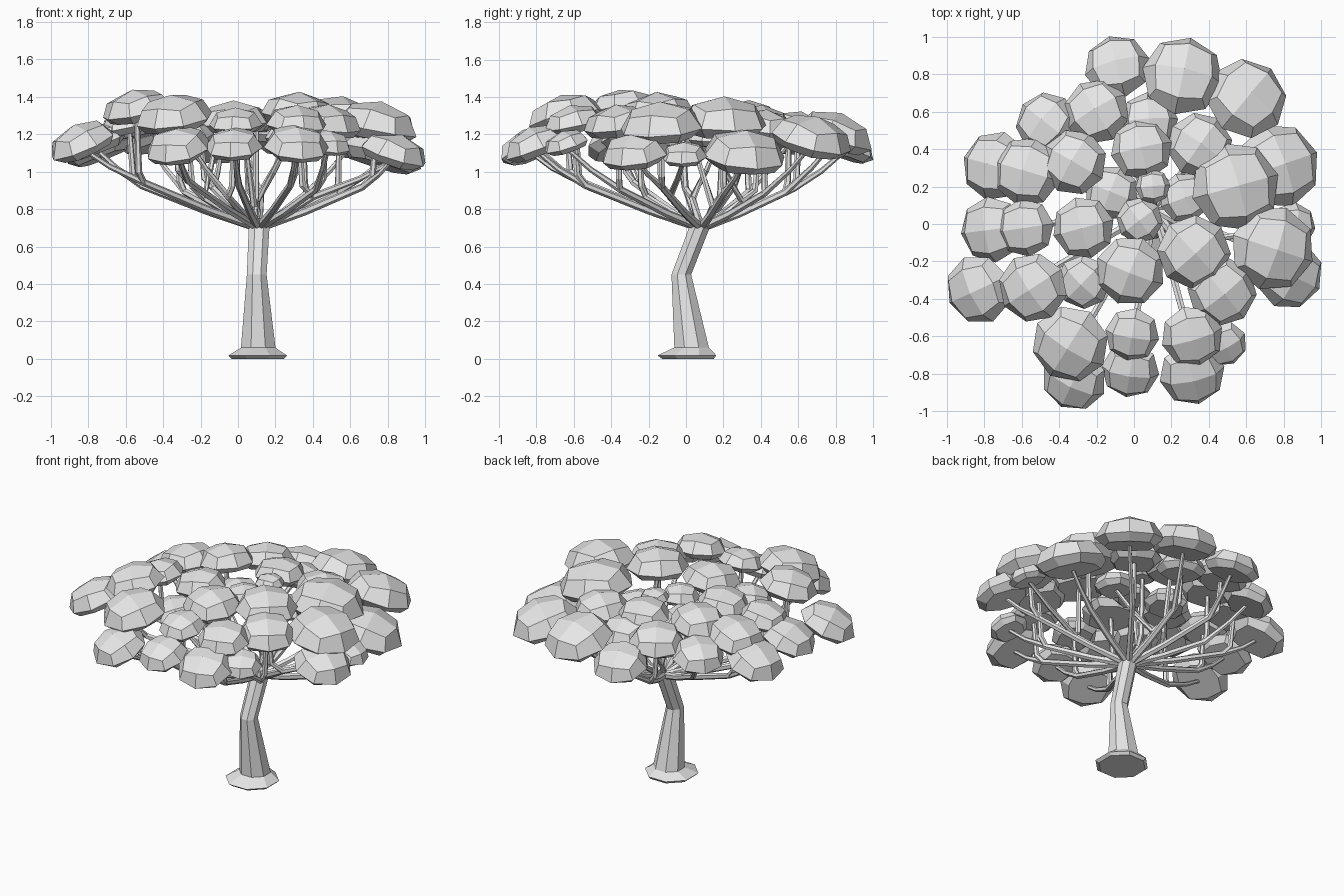
import bpy
import bmesh
import math
from mathutils import Vector, Matrix

cube = bpy.data.objects.get("Cube")
if cube:
    bpy.data.objects.remove(cube, do_unlink=True)

# One plain grey for the whole tree
grey = bpy.data.materials.new("light grey")
grey.use_nodes = True
grey.diffuse_color = (0.8, 0.8, 0.8, 1)
grey.node_tree.nodes["Principled BSDF"].inputs["Base Color"].default_value = grey.diffuse_color

CROWN = Vector((0.11, 0.08, 0.7))

# Leaf clumps as x, y, radius and rim height; each outer one shares a limb
# with the inner one at the same place in the second list
OUTER = [
    (-.83, -.35, .18, 1.14), (-.76, -.03, .17, 1.14), (-.74, .31, .18, 1.11),
    (-.47, .54, .16, 1.16), (-.09, .84, .17, 1.12), (.26, .79, .21, 1.18),
    (.6, .67, .21, 1.16), (.77, .31, .22, 1.08), (.83, -.27, .18, 1.09),
    (.85, -.01, .12, 1.08), (.48, -.64, .12, 1.14), (.31, -.8, .17, 1.13),
    (-.02, -.78, .15, 1.13), (-.32, -.83, .17, 1.12), (-.27, -.31, .14, 1.18),
    (-.12, .17, .14, 1.17), (.27, .14, .13, 1.17), (.03, .02, .12, 1.24),
]
INNER = [
    (-.54, -.34, .18, 1.32), (-.58, -.02, .15, 1.24), (-.57, .28, .18, 1.22),
    (-.32, .33, .17, 1.27), (-.2, .6, .17, 1.21), (.08, .55, .15, 1.18),
    (.35, .42, .17, 1.22), (.54, .2, .23, 1.25), (.74, -.13, .22, 1.23),
    (.32, -.15, .19, 1.3), (.47, -.36, .18, 1.24), (.31, -.6, .16, 1.25),
    (-.01, -.59, .14, 1.25), (-.34, -.64, .2, 1.28), (-.02, -.25, .18, 1.26),
    (-.27, -.02, .16, 1.25), (.04, .4, .16, 1.25), (.1, .2, .09, 1.28),
]


def make_object(name, bm):
    bmesh.ops.recalc_face_normals(bm, faces=bm.faces)
    mesh = bpy.data.meshes.new(name)
    bm.to_mesh(mesh)
    bm.free()
    mesh.materials.append(grey)
    obj = bpy.data.objects.new(name, mesh)
    bpy.context.collection.objects.link(obj)


def add_tube(bm, points, radii, sides, level=False):
    """Loft a capped tube along the points; level keeps every ring horizontal."""
    points = [Vector(p) for p in points]
    rings = []
    for i, (p, r) in enumerate(zip(points, radii)):
        ahead = points[min(i + 1, len(points) - 1)] - points[max(i - 1, 0)]
        turn = Matrix.Identity(3)
        if not level:
            turn = ahead.to_track_quat('Z', 'Y').to_matrix()
        ring = []
        for k in range(sides):
            a = math.tau * (k + 0.5) / sides
            offset = Vector((math.cos(a), math.sin(a), 0)) * r
            ring.append(bm.verts.new(p + turn @ offset))
        rings.append(ring)
    for low, high in zip(rings, rings[1:]):
        for k in range(sides):
            n = (k + 1) % sides
            bm.faces.new((low[k], low[n], high[n], high[k]))
    bm.faces.new(rings[0])
    bm.faces.new(rings[-1])


def make_clump(name, clump, slope):
    """A low-poly dome with a flat underside, leaning away from the trunk."""
    x, y, r, z = clump
    bm = bmesh.new()
    bmesh.ops.create_cube(bm, size=2)
    bmesh.ops.subdivide_edges(bm, edges=bm.edges[:], cuts=1, use_grid_fill=True)
    for v in bm.verts:
        v.co.normalize()
        v.co.x *= 1.04
        v.co.y *= 1.04
        if v.co.z > 0.1:
            v.co.z *= 0.67
        elif v.co.z < -0.1:
            v.co.z = -0.23
    away = Vector((x - CROWN.x, y - CROWN.y, 0))
    lean = Matrix.Rotation(slope * away.length, 3, Vector((-away.y, away.x, 0)))
    spin = Matrix.Rotation(math.atan2(away.y, away.x), 3, 'Z')
    for v in bm.verts:
        v.co = Vector((x, y, z)) + lean @ (spin @ (v.co * r))
    make_object(name, bm)


# Trunk: flared foot, bent once below the crown
bm = bmesh.new()
add_tube(bm,
         [(.105, .01, 0), (.105, .005, .018), (.108, .03, .06), (.1, -.025, .45), (.113, .075, .71)],
         [.15, .17, .1, .057, .06], 8, level=True)
make_object("trunk", bm)

# Limbs: each runs out to a fork, then reaches both of its clumps
for i, (outer, inner) in enumerate(zip(OUTER, INNER)):
    tip_out = Vector((outer[0], outer[1], outer[3] - 0.1 * outer[2]))
    tip_in = Vector((inner[0], inner[1], inner[3] - 0.1 * inner[2]))
    flat = (tip_in * 0.75 + tip_out * 0.25 - CROWN) * 0.85
    fork = CROWN + Vector((flat.x, flat.y, 0))
    fork.z = 0.8 + 0.2 * math.hypot(flat.x, flat.y)
    elbow = CROWN.lerp(fork, 0.45)
    elbow.z -= 0.01
    bend = fork.lerp(tip_out, 0.55)
    bend.z -= 0.015
    rise = fork.lerp(Vector((tip_in.x, tip_in.y, fork.z + 0.08)), 0.7)

    bm = bmesh.new()
    add_tube(bm, [CROWN, elbow, fork, bend, tip_out],
             [.024, .021, .019, .015, .012], 6)
    add_tube(bm, [fork, rise, tip_in], [.018, .018, .014], 6)
    make_object(f"limb_{i + 1}", bm)
    make_clump(f"outer_leaf_clump_{i + 1}", outer, 0.42)
    make_clump(f"inner_leaf_clump_{i + 1}", inner, 0.3)
